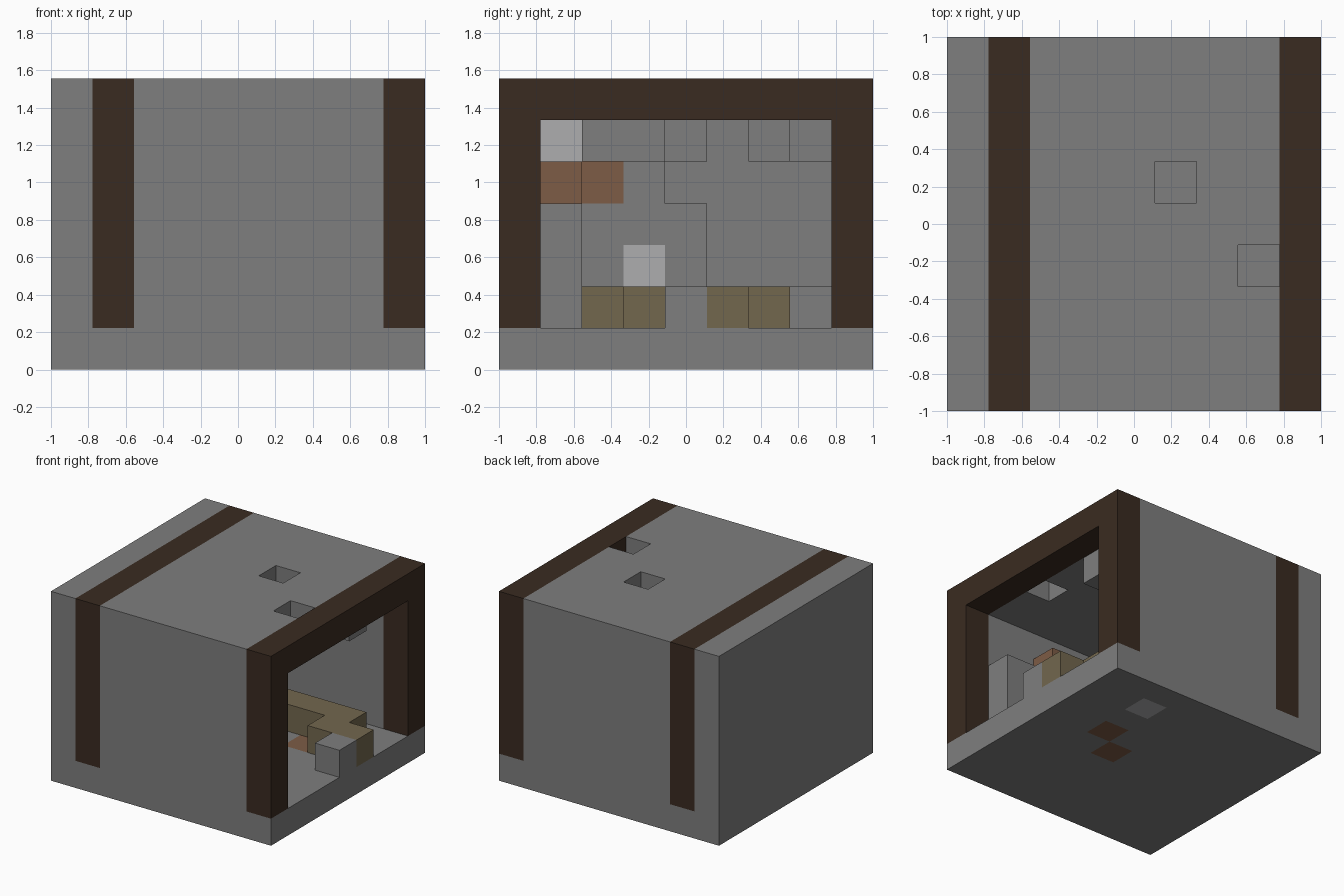
import bpy, bmesh
from mathutils import Vector

if "Cube" in bpy.data.objects:
    bpy.data.objects.remove(bpy.data.objects["Cube"])

CELL = 2 / 9          # the room is 9 x 9 x 7 blocks
ORIGIN = Vector((-1, -1, 0))


def material(name, rgb):
    m = bpy.data.materials.new(name)
    m.use_nodes = True
    m.diffuse_color = (*rgb, 1)
    m.node_tree.nodes["Principled BSDF"].inputs["Base Color"].default_value = (*rgb, 1)
    return m


MATS = [
    material("stone grey", (0.21, 0.21, 0.21)),
    material("dark wood", (0.042, 0.024, 0.015)),
    material("gravel tan", (0.17, 0.136, 0.076)),
    material("copper ore", (0.205, 0.107, 0.061)),
    material("pale ore", (0.42, 0.42, 0.43)),
]
STONE, WOOD, GRAVEL, COPPER, PALE = range(5)


def box(xs, ys, zs):
    """Block cells of a box; each range includes both ends."""
    return {(i, j, k)
            for i in range(xs[0], xs[1] + 1)
            for j in range(ys[0], ys[1] + 1)
            for k in range(zs[0], zs[1] + 1)}


def part(name, cells, base, ores=None):
    """Outer skin of a set of blocks, with some blocks in another colour."""
    ores = ores or {}
    bm = bmesh.new()
    for c in sorted(cells):
        for axis in range(3):
            for side in (0, 1):
                n = list(c)
                n[axis] += 2 * side - 1
                if tuple(n) in cells:
                    continue
                u, v = (axis + 1) % 3, (axis + 2) % 3
                corners = []
                for du, dv in ((0, 0), (1, 0), (1, 1), (0, 1)):
                    p = Vector(c)
                    p[axis] += side
                    p[u] += du
                    p[v] += dv
                    corners.append(bm.verts.new(ORIGIN + p * CELL))
                face = bm.faces.new(corners if side else corners[::-1])
                face.material_index = ores.get(c, base)
    bmesh.ops.remove_doubles(bm, verts=bm.verts[:], dist=CELL / 100)
    mesh = bpy.data.meshes.new(name)
    for m in MATS:
        mesh.materials.append(m)
    bm.to_mesh(mesh)
    bm.free()
    bpy.context.collection.objects.link(bpy.data.objects.new(name, mesh))


# Floor with ore blocks set into it
part("floor", box((0, 8), (0, 8), (0, 0)), STONE,
     {(6, 5, 0): COPPER, (5, 4, 0): COPPER, (6, 7, 0): PALE})

# Timber frames: two posts and a beam across the roof
for name, i in (("inner_frame", 1), ("entrance_frame", 8)):
    posts = box((i, i), (0, 0), (1, 5)) | box((i, i), (8, 8), (1, 5))
    part(name, posts | box((i, i), (0, 8), (6, 6)), WOOD)

# Stone walls between and behind the frames
for name, j in (("front_wall", 0), ("back_wall", 8)):
    part(name, box((2, 7), (j, j), (1, 5)), STONE)
part("end_wall", box((0, 0), (0, 8), (1, 6)), STONE)

# Roof with two open shafts
part("roof", box((2, 7), (0, 8), (6, 6)) - {(5, 5, 6), (7, 3, 6)}, STONE)

# Rough rock on the end wall, with ore
part("rock_face", box((1, 1), (2, 4), (2, 3)) | box((1, 1), (2, 3), (4, 4)), STONE,
     {(1, 2, 4): COPPER, (1, 3, 2): PALE})
part("floor_rock", box((1, 2), (7, 7), (1, 1)), STONE)

# Rock along the front wall, with a copper block on its end
part("front_ledge", box((5, 7), (1, 1), (1, 3)), STONE)
part("copper_block", {(5, 1, 4)}, COPPER)

# Rocks hanging below the roof
part("pale_corner_rock", {(1, 1, 5)}, PALE)
part("wide_hanging_rock", box((1, 2), (2, 3), (5, 5)), STONE)
part("small_hanging_rock", {(1, 4, 5)}, STONE)
part("entrance_hanging_rock", {(7, 6, 5)}, STONE)
part("corner_hanging_rock", box((1, 2), (7, 7), (5, 5)), STONE)

# Gravel heaps and the loose stone at the entrance
part("gravel_path", box((1, 7), (6, 6), (1, 1)) | box((7, 8), (5, 5), (1, 1)), GRAVEL)
part("gravel_heap", box((1, 3), (2, 2), (1, 1)) | box((1, 4), (3, 3), (1, 1)), GRAVEL)
part("entrance_stone", {(8, 4, 1)}, STONE)
